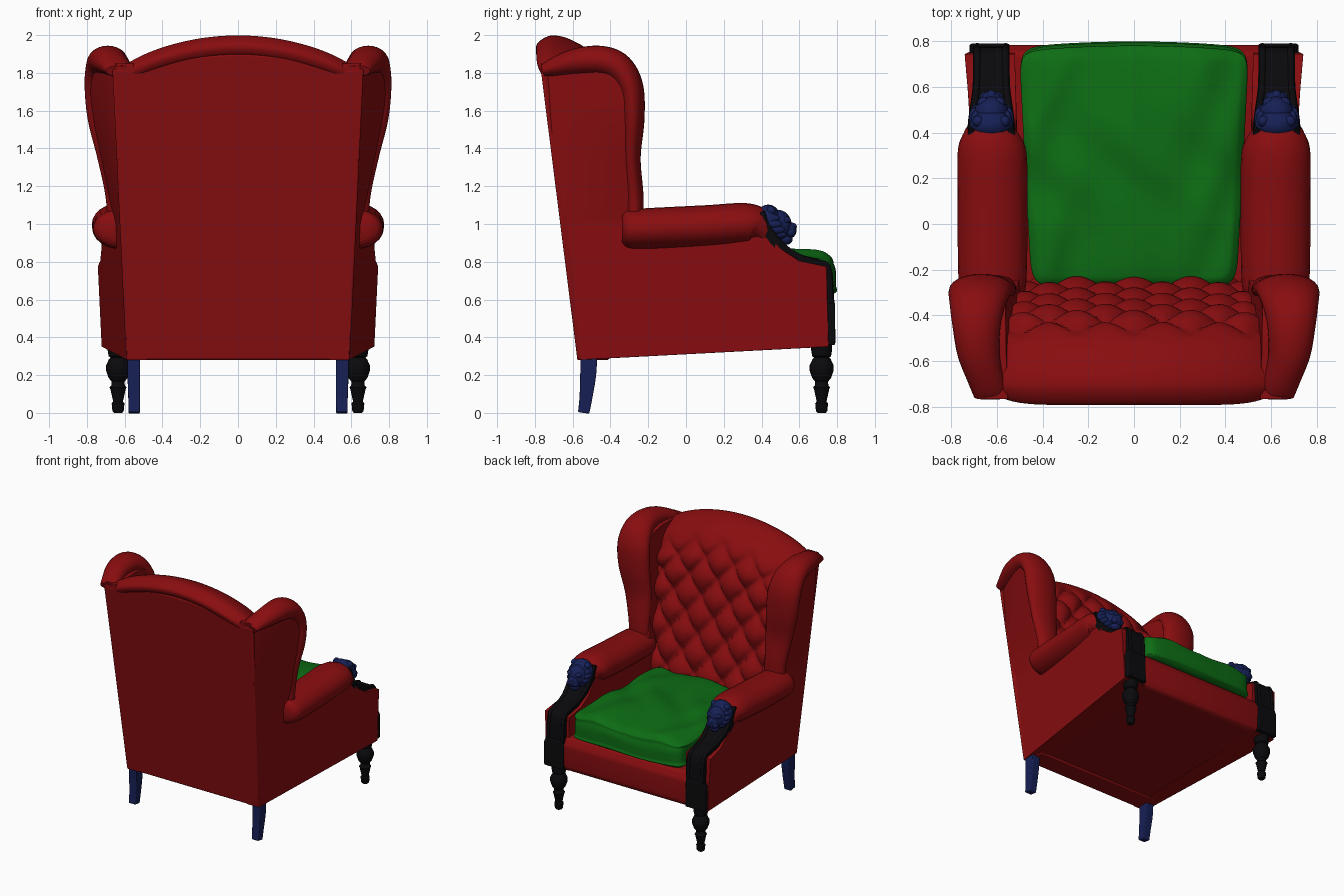
import bpy, bmesh, math
from mathutils import Vector as V

if "Cube" in bpy.data.objects:
    bpy.data.objects.remove(bpy.data.objects["Cube"])

def material(name, rgb):
    m = bpy.data.materials.new(name)
    m.diffuse_color = (*rgb, 1)
    m.use_nodes = True
    m.node_tree.nodes["Principled BSDF"].inputs["Base Color"].default_value = m.diffuse_color
    return m

RED = material("red_leather", (0.25, 0.004, 0.005))
GREEN = material("green_fabric", (0.004, 0.15, 0.007))
BLUE = material("blue_finish", (0.008, 0.014, 0.09))
BLACK = material("black_wood", (0.003, 0.003, 0.004))

def finish(name, bm, mat, mirror=False, bevel=0, angle=40):
    bmesh.ops.recalc_face_normals(bm, faces=bm.faces)
    me = bpy.data.meshes.new(name)
    bm.to_mesh(me)
    bm.free()
    me.shade_smooth()
    me.set_sharp_from_angle(angle=math.radians(angle))
    me.materials.append(mat)
    ob = bpy.data.objects.new(name, me)
    bpy.context.collection.objects.link(ob)
    if bevel:
        b = ob.modifiers.new("soft_edges", 'BEVEL')
        b.width, b.segments = bevel, 3
    if mirror:
        ob.modifiers.new("mirror", 'MIRROR')
    return ob

def spline(pts, n):
    """Catmull-Rom resampling of a list of tuples."""
    pts = [V(p) for p in pts]
    out = []
    for i in range(len(pts) - 1):
        a, b, c, d = pts[max(i - 1, 0)], pts[i], pts[i + 1], pts[min(i + 2, len(pts) - 1)]
        for k in range(n):
            t = k / n
            out.append(0.5 * (2 * b + (c - a) * t + (2 * a - 5 * b + 4 * c - d) * t * t
                              + (3 * b - a - 3 * c + d) * t ** 3))
    return out + [pts[-1]]

def skin(bm, rings):
    """Bridge closed rings and cap both ends."""
    vs = [[bm.verts.new(p) for p in r] for r in rings]
    n = len(vs[0])
    for r, s in zip(vs, vs[1:]):
        for i in range(n):
            bm.faces.new((r[i], r[(i + 1) % n], s[(i + 1) % n], s[i]))
    bm.faces.new(vs[0])
    bm.faces.new(vs[-1])

def sweep(name, stations, mat, sides=24, n=6, **kw):
    """Stations (x, y, z, half width in x, half thickness) along a path in y-z."""
    st = spline(stations, n)
    rings = []
    for i, s in enumerate(st):
        d = st[min(i + 1, len(st) - 1)] - st[max(i - 1, 0)]
        nrm = V((0, -d[2], d[1])).normalized()
        k, off = (math.sqrt(2), math.pi / 4) if sides == 4 else (1, 0)
        ang = [off + 2 * math.pi * j / sides for j in range(sides)]
        rings.append([V(s[:3]) + V((s[3] * k * math.cos(a), 0, 0)) + nrm * s[4] * k * math.sin(a)
                      for a in ang])
    bm = bmesh.new()
    skin(bm, rings)
    return finish(name, bm, mat, **kw)

def prism(name, poly, f0, f1, mat, **kw):
    bm = bmesh.new()
    skin(bm, [[f0(*p) for p in poly], [f1(*p) for p in poly]])
    return finish(name, bm, mat, **kw)

def rear(z):
    return -0.575 - 0.126 * (z - 0.28)

def clamp(v):
    return min(max(v, 0), 1)

# Seat frame with front rail
prism("seat_frame", [(-.57, .285), (.755, .35), (.78, .38), (.785, .56), (.75, .62), (-.5, .62)],
      lambda y, z: V((-.56, y, z)), lambda y, z: V((.56, y, z)), RED, bevel=.02)

# Outer back panel with arched top
arch = [(.55 - 1.1 * i / 12, 1.90 - .09 * (1 - i / 6) ** 2) for i in range(13)]
prism("back_panel", [(-.595, .28), (.595, .28), (.668, 1.825)] + arch + [(-.668, 1.825)],
      lambda x, z: V((x, rear(z), z)), lambda x, z: V((x * .93, rear(z) + .17, z)), RED, bevel=.012)

# Side panels running from the base up into the wings, lofted in z: (height, front edge y)
levels = [(.28, .755), (.55, .75), (.775, .745), (.805, .6), (.87, .5), (.95, .435), (1.0, .38), (1.03, -.24),
          (1.1, -.265), (1.35, -.29), (1.5, -.28), (1.65, -.285), (1.76, -.32), (1.83, -.39), (1.85, -.5)]
rings = []
for z, yf in levels:
    ring = []
    ys = [rear(min(z, 1.81)) + (yf - rear(min(z, 1.81))) * k / 8 for k in range(9)]
    zs = [z + (.07 * k / 8 if z < .3 else 0) for k in range(9)]
    for y, h in zip(ys, zs):
        flare = .10 * clamp((h - 1.0) / .6) * clamp((y + .74) / .42) ** .7
        ring.append(V((.722 - .098 * (.755 - y) + .05 * (h - .35) + flare, y, h)))
    for y, h in reversed(list(zip(ys, zs))):
        ring.append(V((.50 + .03 * y + .08 * max(h - .9, 0), y, h)))
    rings.append(ring)
bm = bmesh.new()
skin(bm, rings)
finish("side_panel", bm, RED, mirror=True, bevel=.01)

# Rolled arms
sweep("arm_roll", [(.62, -.34, .975, .09, .07), (.62, -.31, .975, .135, .1), (.62, -.22, .975, .15, .108),
                   (.62, .1, .987, .153, .112), (.622, .32, 1.0, .15, .11),
                   (.628, .39, .98, .12, .09), (.63, .43, .93, .09, .05)], RED, mirror=True)

# Scrolled wing edges
sweep("wing_roll", [(.605, -.27, .98, .085, .045), (.61, -.275, 1.15, .092, .05), (.63, -.29, 1.35, .115, .05),
                    (.66, -.283, 1.55, .135, .063), (.675, -.295, 1.72, .137, .07),
                    (.685, -.355, 1.825, .122, .078), (.69, -.45, 1.865, .105, .078),
                    (.68, -.58, 1.86, .092, .07), (.645, -.70, 1.83, .08, .05),
                    (.63, -.76, 1.81, .07, .03)], RED, mirror=True)

# Button-tufted inner back rolling over the top
prof = spline([(-.23, .7), (-.26, .9), (-.31, 1.2), (-.36, 1.5), (-.40, 1.72), (-.49, 1.89), (-.60, 1.97),
               (-.71, 1.997), (-.785, 1.955), (-.778, 1.905), (-.72, 1.87)], 12)
bm = bmesh.new()
rows, s = [], 0
NU = 80
for j, p in enumerate(prof):
    q0, q1 = prof[max(j - 1, 0)], prof[min(j + 1, len(prof) - 1)]
    s += (p - q0).length if j else 0
    d = (q1 - q0).normalized()
    up = clamp((p[1] - .8) / 1.0)
    fade = clamp((s - 1.08) / .16)
    row = []
    for i in range(NU + 1):
        u = 2 * i / NU - 1
        x = u * (.50 + .075 * up)
        a, b = x / .25, s / .30
        tuft = abs(math.sin(math.pi * (a + b)) * math.sin(math.pi * (a - b))) ** .45
        h = .065 * (tuft * (1 - fade) + .7 * fade) - .043 - .03 * u ** 8
        row.append(bm.verts.new((x, p[0] + d[1] * h, p[1] - d[0] * h * .4 - .13 * up ** 3 * u * u)))
    rows.append(row)
for r, t in zip(rows, rows[1:]):
    for i in range(NU):
        bm.faces.new((r[i], r[i + 1], t[i + 1], t[i]))
finish("tufted_back", bm, RED, angle=80)

# Loose, slightly wrinkled seat cushion
bm = bmesh.new()
bmesh.ops.create_cube(bm, size=2)
bmesh.ops.subdivide_edges(bm, edges=bm.edges[:], cuts=39, use_grid_fill=True)
for v in bm.verts:
    u, w, t = v.co
    k = (abs(u) ** 13 + abs(w) ** 13 + abs(t) ** 7) ** (-1 / 13)
    u, w, t = u * k, w * k, t * k
    crown = (1 - u * u) * (1 - w * w)
    fold = (.008 * math.sin(7 * u + 4 * w + 2 * math.sin(3 * w))
            + .007 * math.sin(5 * w - 6 * u + 2 * math.sin(4 * u)) - .010 * abs(math.sin(4 * u * w + 2 * u)))
    seam = .010 * math.exp(-((abs(t) - .75) / .12) ** 2)
    x = u * (.472 + .028 * w + seam)
    y = .25 + w * (.52 + seam) + .025 * (1 - u * u) * w * (w > 0)
    y -= .04 * max(t, 0) ** 2 * max(w, 0) ** 8
    z = .725 + t * .105 + (t > 0) * t * (.03 * crown + .018 + fold) + .012 * math.sin(5 * u) * (1 - t * t)
    v.co = (x, y, z)
finish("seat_cushion", bm, GREEN, angle=80)

# Black front posts following the arm scoop, with raised edges
path = [(.39, 1.055, .103), (.425, .97, .103), (.49, .885, .095), (.585, .818, .083), (.69, .788, .08),
        (.742, .755, .08), (.757, .6, .08), (.765, .36, .08)]
sweep("front_post", [(.625, y, z, w, .022) for y, z, w in path], BLACK, sides=4, n=5, mirror=True)
for side_name, sg in (("inner", -1), ("outer", 1)):
    sweep(f"post_{side_name}_bead", [(.625 + sg * (w - .018), y + .012, z + .01, .016, .016) for y, z, w in path],
          BLACK, sides=10, n=5, mirror=True)
foot = [(.545, .36), (.72, .36), (.72, .55), (.705, .585), (.56, .585), (.545, .55)]
prism("post_block", foot, lambda x, z: V((x, .73, z)), lambda x, z: V((x, .79, z)), BLACK, mirror=True, bevel=.008)

# Carved animal-head ornaments: mane, face, muzzle, ears, brows
blobs = [(0, .435, 1.015, .096, .07, .088), (0, .49, .99, .075, .07, .085), (0, .54, .965, .045, .045, .045),
         (0, .562, .985, .022, .025, .022), (0, .53, .92, .04, .035, .03)]
for sg in (-1, 1):
    blobs += [(sg * .058, .45, 1.07, .025, .025, .025), (sg * .033, .53, 1.02, .028, .025, .02),
              (sg * .025, .555, .955, .025, .025, .024)]
for i in range(14):
    a = 2 * math.pi * i / 14
    c, sn = math.cos(a), math.sin(a)
    blobs.append((.076 * c, .46 - .03 * sn, 1.0 + .07 * sn, .022, .05, .022))
bm = bmesh.new()
for x, y, z, rx, ry, rz in blobs:
    for v in bmesh.ops.create_uvsphere(bm, u_segments=20, v_segments=12, radius=1)["verts"]:
        v.co = (.625 + x + v.co.x * rx, y + v.co.y * ry, z + v.co.z * rz)
finish("carved_head", bm, BLUE, mirror=True)

# Turned front legs
turn = [(.022, 0), (.03, .01), (.034, .05), (.026, .06), (.04, .125), (.045, .135), (.036, .145), (.034, .165),
        (.05, .185), (.064, .225), (.064, .25), (.048, .285), (.04, .292), (.05, .30), (.055, .33), (.055, .38)]
bm = bmesh.new()
skin(bm, [[(.635 + r * math.cos(k * math.pi / 12), .718 + r * math.sin(k * math.pi / 12), z) for k in range(24)]
          for r, z in turn])
finish("front_leg", bm, BLACK, mirror=True)

# Splayed square back legs
sweep("back_leg", [(.552, -.515, .31, .034, .045), (.552, -.518, .2, .033, .042), (.55, -.53, .08, .031, .034),
                   (.55, -.542, 0, .03, .03)], BLUE, sides=4, mirror=True, bevel=.006)
